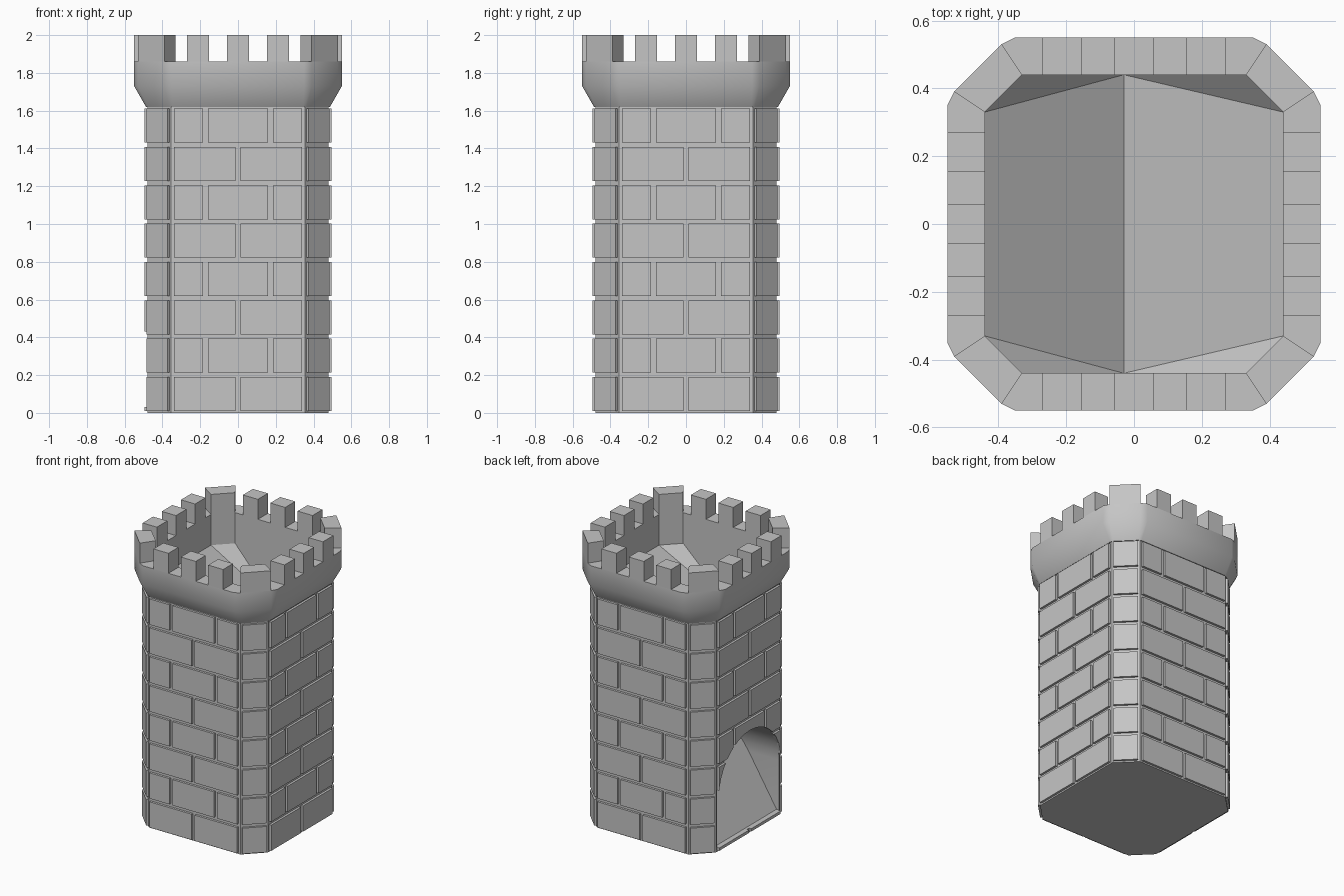
import bpy, bmesh, math
from mathutils import Matrix, Vector

if "Cube" in bpy.data.objects:
    bpy.data.objects.remove(bpy.data.objects["Cube"])

stone = bpy.data.materials.new("grey_stone")
stone.use_nodes = True
GREY = (0.56, 0.56, 0.56, 1)
stone.diffuse_color = GREY
stone.node_tree.nodes["Principled BSDF"].inputs["Base Color"].default_value = GREY

ROWS, PITCH = 8, 0.203
ARCH_R, SPRING, SILL = 0.345, 0.38, 0.03


def make_object(name, bm):
    bmesh.ops.recalc_face_normals(bm, faces=bm.faces)
    mesh = bpy.data.meshes.new(name)
    bm.to_mesh(mesh)
    bm.free()
    mesh.materials.append(stone)
    obj = bpy.data.objects.new(name, mesh)
    bpy.context.collection.objects.link(obj)
    return obj


def ring(p, q, z):
    """Square ring with two-step cut corners; p and q are (along, out)."""
    corner = [Vector((*v, z)) for v in (p[::-1], q[::-1], q, p)]
    return [Matrix.Rotation(k * math.pi / 2, 3, "Z") @ v for k in range(4) for v in corner]


def prism(bm, bottom, top):
    a = [bm.verts.new(v) for v in bottom]
    b = [bm.verts.new(v) for v in top]
    bm.faces.new(a[::-1])
    bm.faces.new(b)
    for i in range(len(a)):
        j = (i + 1) % len(a)
        bm.faces.new((a[i], a[j], b[j], b[i]))


def block(bm, angle, u0, u1, near, far, z0, z1):
    """Box on a wall facing angle; u runs along the wall."""
    rot = Matrix.Rotation(angle, 3, "Z")
    base = [(near, u0), (far, u0), (far, u1), (near, u1)]
    prism(bm, [rot @ Vector((*v, z0)) for v in base], [rot @ Vector((*v, z1)) for v in base])


# Tower shell: wall, flared parapet, inner wall and V-shaped roof floor
body, outer, inner = (0.355, 0.48), ((0.35, 0.55), (0.39, 0.53)), (0.33, 0.44)
rings = [ring(body, body, 0), ring(body, body, 1.62),
         ring((0.345, 0.487), (0.365, 0.477), 1.62),
         ring(*outer, 1.73), ring(*outer, 1.86),
         ring(inner, inner, 1.86), ring(inner, inner, 1.645)]
rings.append([Vector((-0.03, math.copysign(0.44, v.y), 1.31)) for v in rings[-1]])
bm = bmesh.new()
loops = [[bm.verts.new(v) for v in r] for r in rings]
bm.faces.new(loops[0][::-1])
for low, high in zip(loops, loops[1:]):
    for i in range(len(low)):
        j = (i + 1) % len(low)
        bm.faces.new((low[i], low[j], high[j], high[i]))
bmesh.ops.remove_doubles(bm, verts=bm.verts, dist=0.0005)
bmesh.ops.dissolve_degenerate(bm, edges=bm.edges, dist=0.0005)
tower = make_object("tower_shell", bm)

# Battlements: three on each side, one on each corner
bm = bmesh.new()
for k in range(4):
    turn = Matrix.Rotation(k * math.pi / 2, 3, "Z")
    for c in (-0.212, 0, 0.212):
        block(bm, k * math.pi / 2, c - 0.058, c + 0.058, 0.44, 0.55, 1.86, 2)
    q = outer[1]
    plan = [inner[::-1], q[::-1], q, inner]
    prism(bm, [turn @ Vector((*v, 1.86)) for v in plan], [turn @ Vector((*v, 2)) for v in plan])
make_object("battlements", bm)


# Bricks: alternate rows of two and three, plus one on each cut corner
def brick_wall(name, angle):
    bm = bmesh.new()
    for row in range(ROWS):
        z = 0.01 + row * PITCH
        spans = [(-0.34, -0.185), (-0.16, 0.16), (0.185, 0.34)] if row % 2 else [(-0.34, -0.012), (0.012, 0.34)]
        for u0, u1 in spans:
            block(bm, angle, u0, u1, 0.47, 0.496, z, z + 0.18)
    return make_object(name, bm)


for name, quarter in (("left", 0), ("back", 1), ("front", 3)):
    brick_wall(name + "_bricks", quarter * math.pi / 2)
door_bricks = brick_wall("right_bricks", math.pi)

bm = bmesh.new()
corner = sum(body) / math.sqrt(2)
for k in range(4):
    for row in range(ROWS):
        z = 0.01 + row * PITCH
        block(bm, (k + 0.5) * math.pi / 2, -0.078, 0.078, corner - 0.01, corner + 0.015, z, z + 0.18)
make_object("corner_bricks", bm)

# Arched doorway with a sloping back, cut from the wall and its bricks
arch = [(-ARCH_R, SILL), (ARCH_R, SILL)]
arch += [(ARCH_R * math.cos(math.pi * i / 16), SPRING + ARCH_R * math.sin(math.pi * i / 16)) for i in range(17)]
slope = 0.43 / (SPRING + ARCH_R - SILL)
bm = bmesh.new()
prism(bm, [(-0.6, y, z) for y, z in arch],
      [(-0.46 + (z - SILL) * slope, y, z) for y, z in arch])
cutter = make_object("doorway_cutter", bm)
cutter.hide_render = True
for obj in (tower, door_bricks):
    cut = obj.modifiers.new("doorway", "BOOLEAN")
    cut.operation, cut.solver, cut.object = "DIFFERENCE", "EXACT", cutter
    bpy.context.view_layer.objects.active = obj
    bpy.ops.object.modifier_apply(modifier=cut.name)
bpy.data.objects.remove(cutter)

# Soft shading around the parapet and arch, sharp edges elsewhere
bpy.ops.object.select_all(action="DESELECT")
tower.select_set(True)
bpy.context.view_layer.objects.active = tower
bpy.ops.object.shade_smooth_by_angle(angle=math.radians(30))
